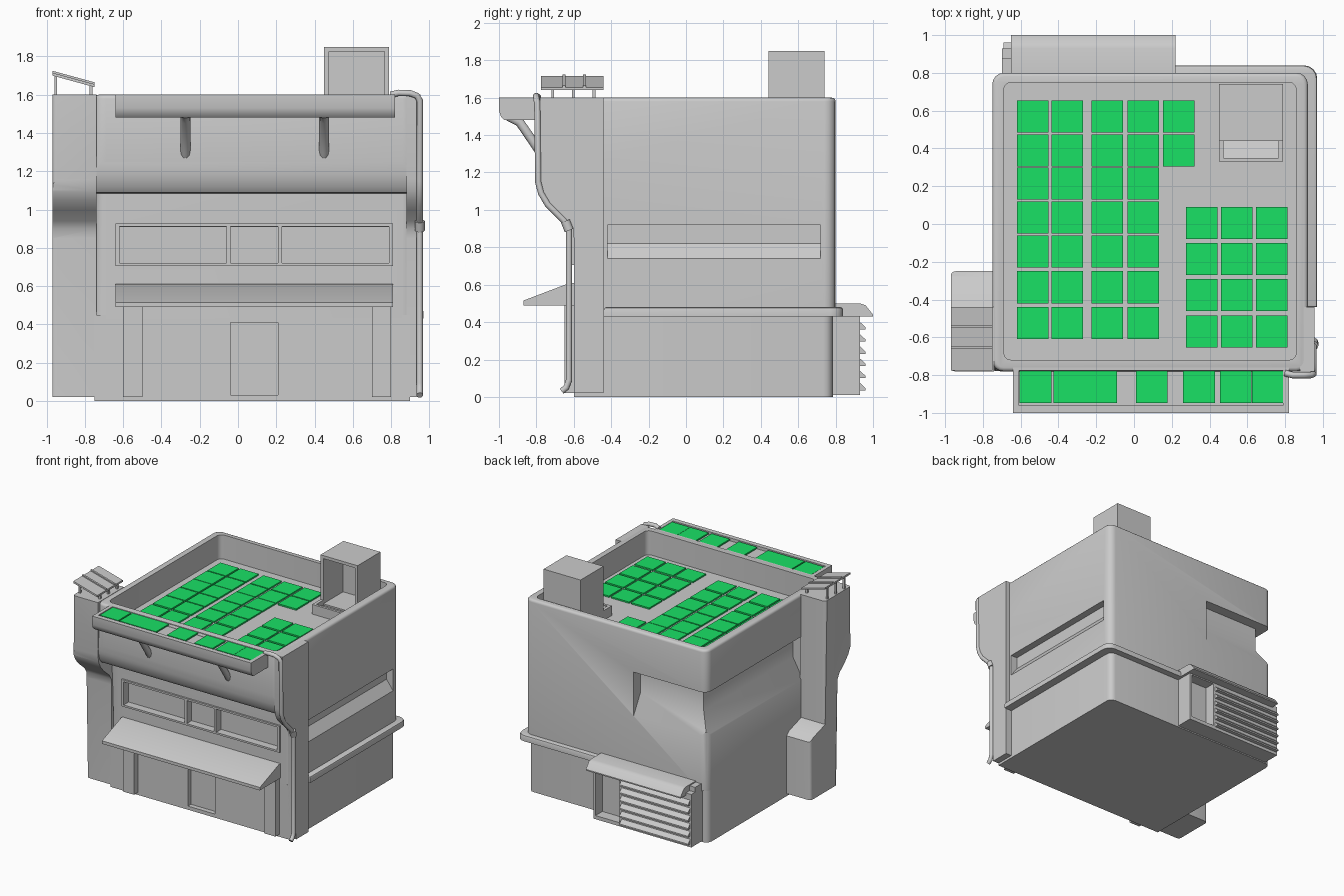
import bpy, bmesh, math
from mathutils import Vector

if "Cube" in bpy.data.objects:
    bpy.data.objects.remove(bpy.data.objects["Cube"])


def finish(name, bm):
    bmesh.ops.recalc_face_normals(bm, faces=bm.faces)
    me = bpy.data.meshes.new(name)
    bm.to_mesh(me)
    bm.free()
    ob = bpy.data.objects.new(name, me)
    bpy.context.collection.objects.link(ob)
    return ob


def prism(name, pts, axis, a, b, edges=None):
    """Extrude a 2D profile along an axis; edges = [(test, offset, segments)] to bevel."""
    place = {'x': lambda p, t: (t, p[0], p[1]),
             'y': lambda p, t: (p[0], t, p[1]),
             'z': lambda p, t: (p[0], p[1], t)}[axis]
    bm = bmesh.new()
    face = bm.faces.new([bm.verts.new(place(p, a)) for p in pts])
    new = bmesh.ops.extrude_face_region(bm, geom=[face])['geom']
    shift = Vector(place((0, 0), b - a))
    bmesh.ops.translate(bm, vec=shift, verts=[v for v in new if isinstance(v, bmesh.types.BMVert)])
    bmesh.ops.recalc_face_normals(bm, faces=bm.faces)
    for test, off, seg in edges or []:
        sel = [e for e in bm.edges if test(e.verts[0].co, e.verts[1].co)]
        bmesh.ops.bevel(bm, geom=sel, offset=off, segments=seg, profile=0.5, affect='EDGES')
    return finish(name, bm)


def box(name, x, y, z, edges=None):
    return prism(name, [(x[0], y[0]), (x[1], y[0]), (x[1], y[1]), (x[0], y[1])], 'z', z[0], z[1], edges)


def cut(ob, cutter):
    mod = ob.modifiers.new('cut', 'BOOLEAN')
    mod.operation, mod.solver, mod.object = 'DIFFERENCE', 'EXACT', cutter
    bpy.context.view_layer.objects.active = ob
    bpy.ops.object.modifier_apply(modifier=mod.name)
    bpy.data.objects.remove(cutter)


def tube(name, pts, r):
    cu = bpy.data.curves.new(name, 'CURVE')
    cu.dimensions, cu.bevel_depth, cu.bevel_resolution, cu.use_fill_caps = '3D', r, 3, True
    sp = cu.splines.new('POLY')
    sp.points.add(len(pts) - 1)
    for p, co in zip(sp.points, pts):
        p.co = (*co, 1)
    ob = bpy.data.objects.new(name, cu)
    bpy.context.collection.objects.link(ob)


def upright(p, q):
    d = q - p
    return abs(d.z) > 0.3 and abs(d.x) + abs(d.y) < 1e-4


def back_upright(p, q):
    return upright(p, q) and p.y > 0


green = bpy.data.materials.new('panel_green')
green.diffuse_color = (0.01, 0.75, 0.13, 1)
green.use_nodes = True
green.node_tree.nodes["Principled BSDF"].inputs["Base Color"].default_value = green.diffuse_color


def panel(name, x, ytop, z, w=0.168, h=0.17):
    box(name, (x, x + w), (ytop - h, ytop), (z, z + 0.012)).data.materials.append(green)


# Main body with the overhanging upper front
body = prism('body', [(-.6, .43), (.8, .43), (.8, 1.6), (-.78, 1.6), (-.78, 1.25), (-.773, 1.18),
                      (-.758, 1.12), (-.735, 1.09), (-.6, 1.08)], 'x', -.75, .92,
             [(upright, .06, 4),
              (lambda p, q: p.z > 1.599 and q.z > 1.599, .02, 3)])
# Roof well inside the parapet
cut(body, box('cutter', (-.69, .86), (-.72, .75), (1.4, 1.8), [(upright, .04, 3)]))
# Front windows
for x in ((-.62, -.06), (-.04, .21), (.23, .79)):
    cut(body, box('cutter', x, (-.7, -.55), (.72, .91)))
# Side window with sloping sill
cut(body, prism('cutter', [(.86, .92), (.86, .82), (.92, .74), (1, .74), (1, .92)], 'y', -.42, .72))
# Recess wrapping the back left corner
cut(body, prism('cutter', [(-.85, 1.25), (-.66, 1.25), (-.66, 1.05), (-.75, .89), (-.85, .72)], 'y', -.46, .95))
cut(body, prism('cutter', [(.9, 1.25), (.71, 1.25), (.71, 1.05), (.8, .89), (.9, .72)], 'x', -.95, -.08))

# Base storey and doorway
base = box('base', (-.75, .9), (-.6, .785), (0, .45), [(back_upright, .05, 4)])
cut(base, box('cutter', (-.04, .21), (-.7, -.56), (.03, .41)))
for x in (-.6, .7):
    box('front_leg', (x, x + .1), (-.65, -.58), (.02, .5))

# Ledge round the right and back sides
box('ledge', (.2, .97), (-.44, .84), (.43, .48),
    [(lambda p, q: abs(p.z - q.z) > .04 and p.x > .9 and p.y > 0, .07, 4),
     (lambda p, q: p.z > .479 and q.z > .479 and max(p.x, q.x) > .5, .015, 2)])
# Front window frame and awning
for z in (.705, .912):
    box('window_frame', (-.64, .81), (-.615, -.59), (z, z + .015))
for x in (-.64, -.06, .21, .79):
    box('window_mullion', (x, x + .02), (-.615, -.57), (.705, .927))
prism('awning', [(-.59, .49), (-.87, .49), (-.87, .515), (-.62, .61), (-.59, .61)], 'x', -.64, .81)

# Corner columns
front = [(-.78, 1.6), (-.78, 1.16), (-.77, 1.1), (-.745, 1.05), (-.7, 1.0), (-.63, .94), (-.605, .9), (-.6, .85), (-.6, .02)]
prism('right_column', [(-.44, .02), (-.44, 1.6)] + front, 'x', .88, .955)
prism('left_column', [(-.25, .02), (-.25, .5), (-.28, .53), (-.44, .58), (-.44, 1.6)] + front, 'x', -.97, -.74,
      [(lambda p, q: upright(p, q) and p.x < -.9, .025, 3)])
# Sloping rack on top of the left column
prism('rack_plate', [(-.97, 1.70), (-.97, 1.715), (-.75, 1.655), (-.75, 1.64)], 'y', -.775, -.44)
for y in (-.72, -.61, -.5):
    box('rack_leg', (-.775, -.76), (y, y + .015), (1.59, 1.65))
    box('rack_leg', (-.96, -.945), (y, y + .015), (1.59, 1.705))
for y in (-.66, -.55):
    prism('rack_rib', [(-.97, 1.71), (-.97, 1.725), (-.75, 1.665), (-.75, 1.65)], 'y', y, y + .015)

# Front tray, its struts and panels
tray = prism('front_tray', [(-.76, 1.6), (-1, 1.6), (-1, 1.53), (-.99, 1.5), (-.97, 1.48), (-.76, 1.48)], 'x', -.64, .82)
cut(tray, box('cutter', (-.61, .79), (-.96, -.775), (1.575, 1.7)))
for x in (-.605, -.425, -.258, .01, .26, .455, .625):
    panel('tray_panel', x, -.778, 1.585)
for x in (-.275, .45):
    tube('tray_strut', [(x, -.95, 1.5), (x, -.89, 1.47), (x, -.78, 1.31), (x, -.75, 1.27)], .026)

# Roof panels
for y in (.655, .475, .3, .12, -.06, -.25, -.44):
    for x in (-.62, -.437, -.225, -.035):
        panel('roof_panel', x, y, 1.405)
for y in (.655, .475):
    panel('roof_panel', .153, y, 1.405)
for y in (.09, -.1, -.29, -.485):
    for x in (.275, .46, .645):
        panel('roof_panel', x, y, 1.405)

# Roof vent open to the front
vent = box('roof_vent', (.45, .79), (.44, .74), (1.39, 1.85))
cut(vent, box('cutter', (.475, .765), (.3, .7), (1.45, 1.825)))
lip = box('vent_lip', (.45, .79), (.33, .45), (1.39, 1.48))
cut(lip, prism('cutter', [(.35, 1.5), (.35, 1.47), (.46, 1.43), (.46, 1.5)], 'x', .475, .765))

# Back louvre box with hood and niche
louvre = box('louvre_box', (-.7, .2), (.76, .93), (.01, .45))
cut(louvre, box('cutter', (-.04, .18), (.84, 1.1), (.04, .42)))
prism('louvre_hood', [(.76, .5), (.93, .5), (.96, .49), (1, .44), (1, .43), (.76, .43)], 'x', -.65, .22)
box('hood_end', (-.7, -.65), (.76, .88), (.43, .49))
for i in range(6):
    z = .035 + i * .065
    prism('louvre_slat', [(.92, z), (.96, z), (.96, z + .012), (.92, z + .05)], 'x', -.69, -.06)

# Drain pipe at the front right corner
tube('drain_pipe', [(.8, -.79, 1.6), (.84, -.8, 1.61), (.9, -.8, 1.608), (.935, -.8, 1.595), (.95, -.795, 1.57),
                    (.95, -.79, 1.15), (.95, -.775, 1.09), (.95, -.74, 1.03), (.95, -.66, .95),
                    (.95, -.63, .92), (.95, -.625, .88), (.95, -.625, .09), (.95, -.64, .05), (.95, -.665, .03)], .017)
tube('pipe_joint', [(.95, -.645, .94), (.95, -.625, .89)], .026)

for ob in list(bpy.data.objects):
    ob.select_set(ob.type == 'MESH')
bpy.context.view_layer.objects.active = body
bpy.ops.object.shade_smooth_by_angle(angle=math.radians(35))
